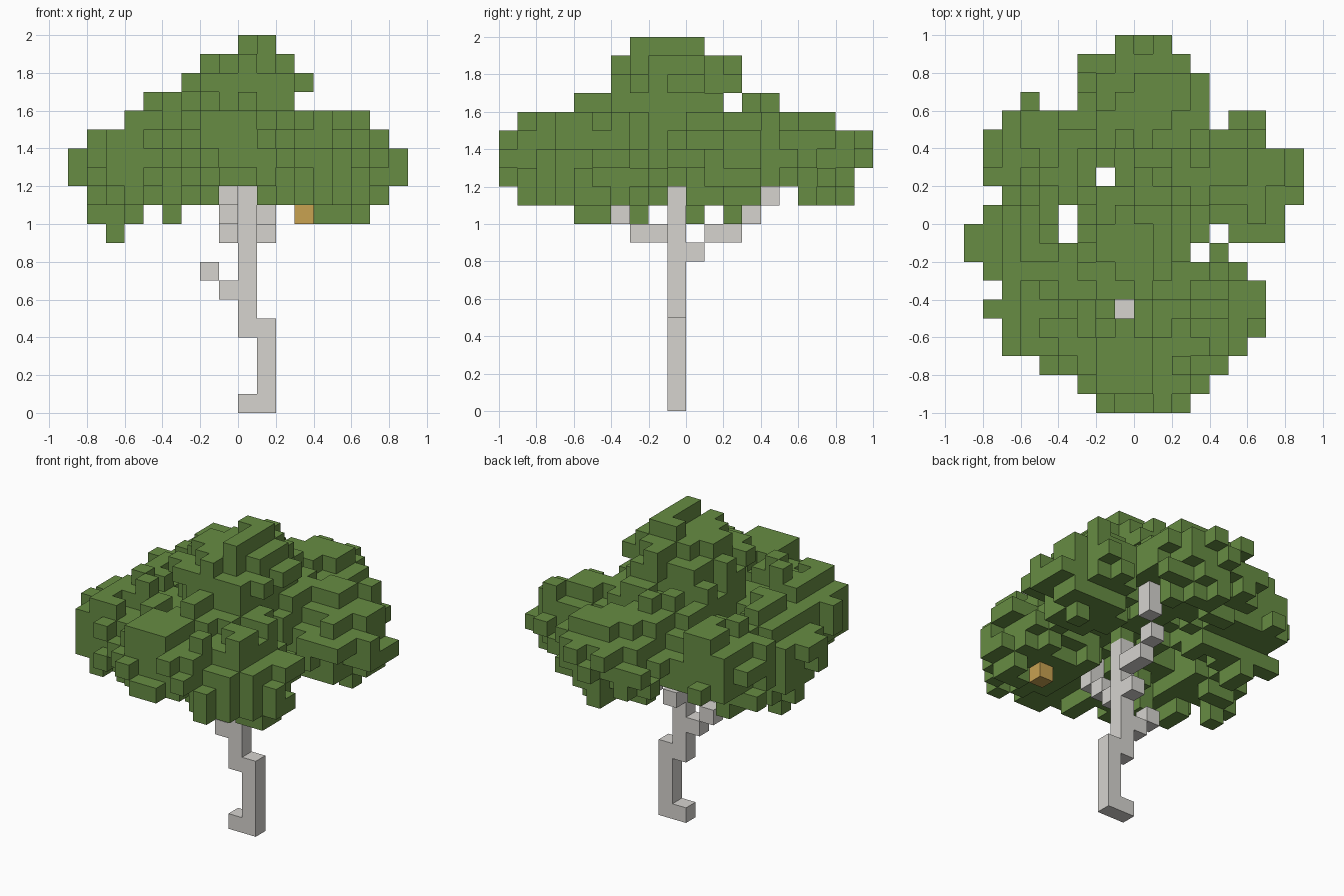
import bpy
import bmesh
import random
from itertools import product
from mathutils import Vector

random.seed(7)
UNIT = 0.1

cube = bpy.data.objects.get("Cube")
if cube:
    bpy.data.objects.remove(cube, do_unlink=True)


def make_material(name, colour):
    mat = bpy.data.materials.new(name)
    mat.use_nodes = True
    mat.diffuse_color = (*colour, 1)
    mat.node_tree.nodes["Principled BSDF"].inputs["Base Color"].default_value = (*colour, 1)
    return mat


def neighbours(cell):
    for axis, side in product(range(3), (0, 1)):
        other = list(cell)
        other[axis] += 2 * side - 1
        yield axis, side, tuple(other)


def build_blocks(name, cells, material):
    """Make one mesh from the outer faces of a set of grid cells."""
    bm = bmesh.new()
    corners = {}

    def corner(point):
        if point not in corners:
            corners[point] = bm.verts.new(Vector(point) * UNIT)
        return corners[point]

    for cell in sorted(cells):
        for axis, side, other in neighbours(cell):
            if other in cells:
                continue
            quad = []
            for u, v in ((0, 0), (1, 0), (1, 1), (0, 1)):
                point = list(cell)
                point[axis] += side
                point[(axis + 1) % 3] += u
                point[(axis + 2) % 3] += v
                quad.append(corner(tuple(point)))
            bm.faces.new(quad if side else quad[::-1])
    mesh = bpy.data.meshes.new(name)
    bm.to_mesh(mesh)
    bm.free()
    mesh.materials.append(material)
    obj = bpy.data.objects.new(name, mesh)
    bpy.context.collection.objects.link(obj)


def box(xs, ys, zs):
    return set(product(range(*xs), range(*ys), range(*zs)))


def outline(first_row, rows):
    """Turn rows of spans, listed downwards, into a set of (column, row)."""
    return {(c, first_row - n) for n, spans in enumerate(rows)
            for a, b in spans for c in range(a, b)}


bark = make_material("pale bark", (0.67, 0.655, 0.625))
leaf = make_material("leaf green", (0.135, 0.265, 0.056))
amber = make_material("amber", (0.58, 0.36, 0.083))

# Crooked trunk
trunk = box((0, 2), (-1, 0), (0, 1)) | box((1, 2), (-1, 0), (1, 5))
trunk |= box((0, 1), (-1, 0), (4, 12))

# Branches: a twig, one to the front and one to the back
twig = {(-1, -1, 6), (-2, -1, 7)}
front_branch = box((-1, 0), (-3, -1), (9, 10)) | {(-1, -4, 10)}
front_branch |= box((-1, 0), (-5, -4), (11, 13))
back_branch = {(0, 0, 8), (1, 3, 10)} | box((1, 2), (1, 3), (9, 10))
back_branch |= box((2, 3), (4, 5), (11, 13))
wood = trunk | twig | front_branch | back_branch
hive = {(3, -5, 10)}

# Canopy outlines, from the crown downwards or from the back forwards
front = outline(19, [
    [(0, 2)], [(-2, 3)], [(-3, 4)], [(-5, 3)], [(-6, 7)], [(-8, 8)],
    [(-9, 9)], [(-9, 9)], [(-8, 8)], [(-8, -5), (-4, -3), (4, 7)], [(-7, -6)]])
side = outline(19, [
    [(-3, 1)], [(-4, 3)], [(-4, 3)], [(-6, 2), (3, 5)], [(-9, 8)], [(-10, 10)],
    [(-10, 10)], [(-10, 9)], [(-9, 4), (6, 9)],
    [(-6, -2), (-1, 1), (2, 4), (7, 8)], [(-1, 0)]])
plan = outline(9, [
    [(-1, 2)], [(-3, 3)], [(-3, 4)], [(-6, -5), (-3, 4)], [(-7, 4), (5, 7)],
    [(-8, 7)], [(-8, 9)], [(-8, -2), (-1, 9)], [(-7, 9)], [(-8, -4), (-3, 8)],
    [(-9, -4), (-3, 4), (5, 8)], [(-9, 3), (4, 5)], [(-8, 6)], [(-7, 7)],
    [(-8, 7)], [(-7, 7)], [(-7, 6)], [(-5, 5)], [(-3, 4)], [(-2, 3)]])

# Leaf clumps: centre and radii
clumps = [
    ((0.5, -0.7, 16.3), (3, 3.3, 3.2)),
    ((0, 1, 14.6), (4, 4, 1.6)),
    ((3.3, -5.1, 12.9), (3.2, 3.1, 2.2)),
    ((0, -6.8, 13.7), (3.5, 2.6, 1.9)),
    ((-4.3, -4.3, 13.4), (3.1, 3, 2.2)),
    ((-5.6, -0.6, 12.8), (2.8, 2.2, 2.2)),
    ((-4.8, 3.7, 13.2), (2.8, 2.6, 2.2)),
    ((0.5, 6.2, 13.7), (3.2, 3, 2)),
    ((5.6, 2.8, 13.1), (2.9, 2.7, 2.3)),
]


def distance(cell):
    return min(sum(((p + 0.5 - c) / r) ** 2 for p, c, r in zip(cell, mid, radii)) ** 0.5
               for mid, radii in clumps)


def blocks_wood(x, y, z):
    """Cells kept clear so that the branches and hive stay in sight."""
    return (any(w[2] == z < 11 and ((w[0] == x and y < w[1]) or (w[1] == y and x > w[0]))
                for w in wood)
            or (x in (-1, 0) and y < -1 and z == 11)
            or (x, y) == (-1, -5)
            or (z == 11 and y == -1 and x > 0)
            or (z == 10 and y == -5 and x < 5)
            or (z == 12 and x in (2, 3) and y in (4, 5)))


allowed = sorted(c for c in box((-9, 9), (-10, 10), (9, 20))
                 if (c[0], c[2]) in front and (c[1], c[2]) in side and c[:2] in plan
                 and not blocks_wood(*c) and c not in wood | hive)
solid = {c for c in allowed if distance(c) < 1}

# Scatter single cubes over the clumps
bumps = {c for c in allowed
         if any(other in solid for _, _, other in neighbours(c)) and random.random() < 0.45}
leaves = solid | bumps

# Complete the outlines with the cells nearest to a clump
for shape, a, b in ((front, 0, 2), (side, 1, 2), (plan, 0, 1)):
    covered = {(c[a], c[b]) for c in leaves}
    for key in sorted(shape - covered):
        options = [c for c in allowed if (c[a], c[b]) == key]
        if options:
            leaves.add(min(options, key=distance))

build_blocks("trunk", trunk, bark)
build_blocks("twig", twig, bark)
build_blocks("front_branch", front_branch, bark)
build_blocks("back_branch", back_branch, bark)
build_blocks("hive", hive, amber)
build_blocks("canopy", leaves, leaf)
